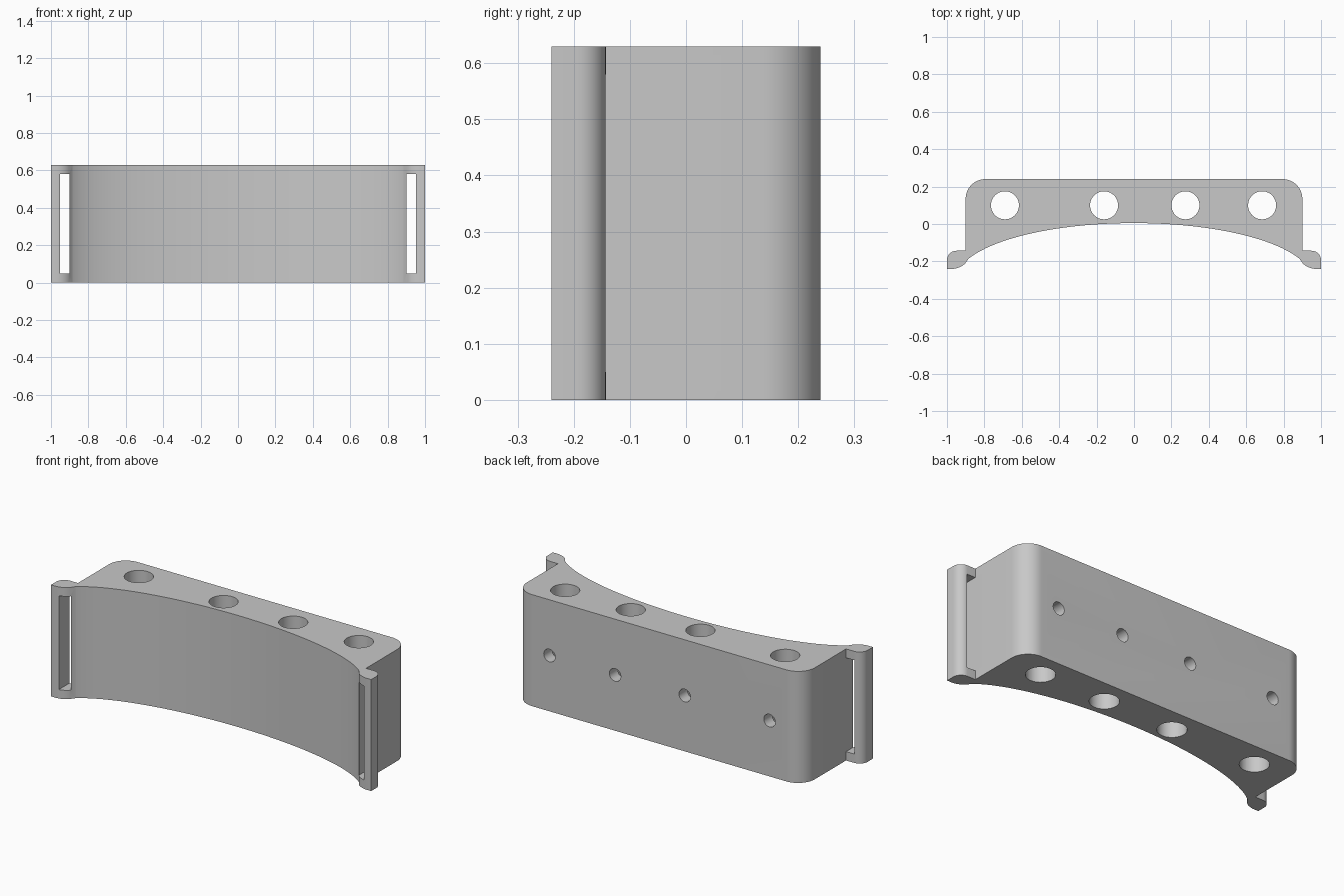
import bpy, bmesh
from math import sin, cos, pi, sqrt, radians

HEIGHT = 0.63

cube = bpy.data.objects.get("Cube")
if cube:
    bpy.data.objects.remove(cube, do_unlink=True)

grey = bpy.data.materials.new("plain grey")
grey.use_nodes = True
colour = (0.58, 0.58, 0.58, 1)
grey.diffuse_color = colour
grey.node_tree.nodes["Principled BSDF"].inputs["Base Color"].default_value = colour


def arc(cx, cy, r, start, end, steps):
    """Points along a circular arc, angles in degrees."""
    angles = [radians(start + (end - start) * i / steps) for i in range(steps + 1)]
    return [(cx + r * cos(a), cy + r * sin(a)) for a in angles]


def extrude(name, outline, z0, z1):
    """Upright prism from a counter-clockwise outline."""
    bm = bmesh.new()
    base = bm.faces.new([bm.verts.new((x, y, z0)) for x, y in outline])
    top = bmesh.ops.extrude_face_region(bm, geom=[base])["geom"]
    for v in top:
        if isinstance(v, bmesh.types.BMVert):
            v.co.z = z1
    bmesh.ops.recalc_face_normals(bm, faces=bm.faces[:])
    mesh = bpy.data.meshes.new(name)
    bm.to_mesh(mesh)
    bm.free()
    ob = bpy.data.objects.new(name, mesh)
    mesh.materials.append(grey)
    bpy.context.collection.objects.link(ob)
    return ob


def front_curve(x):
    """Shallow elliptical hollow along the front."""
    return 0.005 - 0.3 * (1 - sqrt(1 - (x / 0.95) ** 2))


# Right-hand half of the outline, from the front centre round to the back
half = [(0.885 * sin(t * pi / 48), front_curve(0.885 * sin(t * pi / 48))) for t in range(25)]
half += [(0.905, -0.214), (0.925, -0.228), (0.945, -0.236), (0.965, -0.24), (1, -0.24)]
half += arc(0.95, -0.193, 0.05, 0, 90, 10)
half += [(0.9, -0.143)]
half += arc(0.795, 0.135, 0.105, 0, 90, 16)
outline = half + [(-x, y) for x, y in reversed(half[1:])]
body = extrude("curved_mount_block", outline, 0, HEIGHT)

# Strap slots through the two ears
cutters = []
for side in (1, -1):
    x0, x1 = sorted((0.9 * side, 0.953 * side))
    cutters.append(extrude("strap_slot_cutter",
                           [(x0, -0.35), (x1, -0.35), (x1, -0.1), (x0, -0.1)], 0.05, 0.58))

# Vertical bores, each met by a small screw hole from the back
for x in (-0.69, -0.16, 0.275, 0.685):
    cutters.append(extrude("bore_cutter", arc(x, 0.1, 0.075, 0, 352.5, 47), -0.1, HEIGHT + 0.1))
    screw = extrude("screw_hole_cutter", arc(0, 0, 0.036, 0, 345, 23), 0, 0.2)
    screw.location = (x, 0.1, HEIGHT / 2)
    screw.rotation_euler = (-pi / 2, 0, 0)
    cutters.append(screw)

bpy.context.view_layer.objects.active = body
for cutter in cutters:
    mod = body.modifiers.new("cut", 'BOOLEAN')
    mod.operation = 'DIFFERENCE'
    mod.solver = 'EXACT'
    mod.object = cutter
    cutter.hide_render = True
    bpy.ops.object.modifier_apply(modifier=mod.name)
for cutter in cutters:
    bpy.data.objects.remove(cutter, do_unlink=True)

bpy.ops.object.select_all(action='DESELECT')
body.select_set(True)
bpy.ops.object.shade_smooth_by_angle(angle=radians(30))
